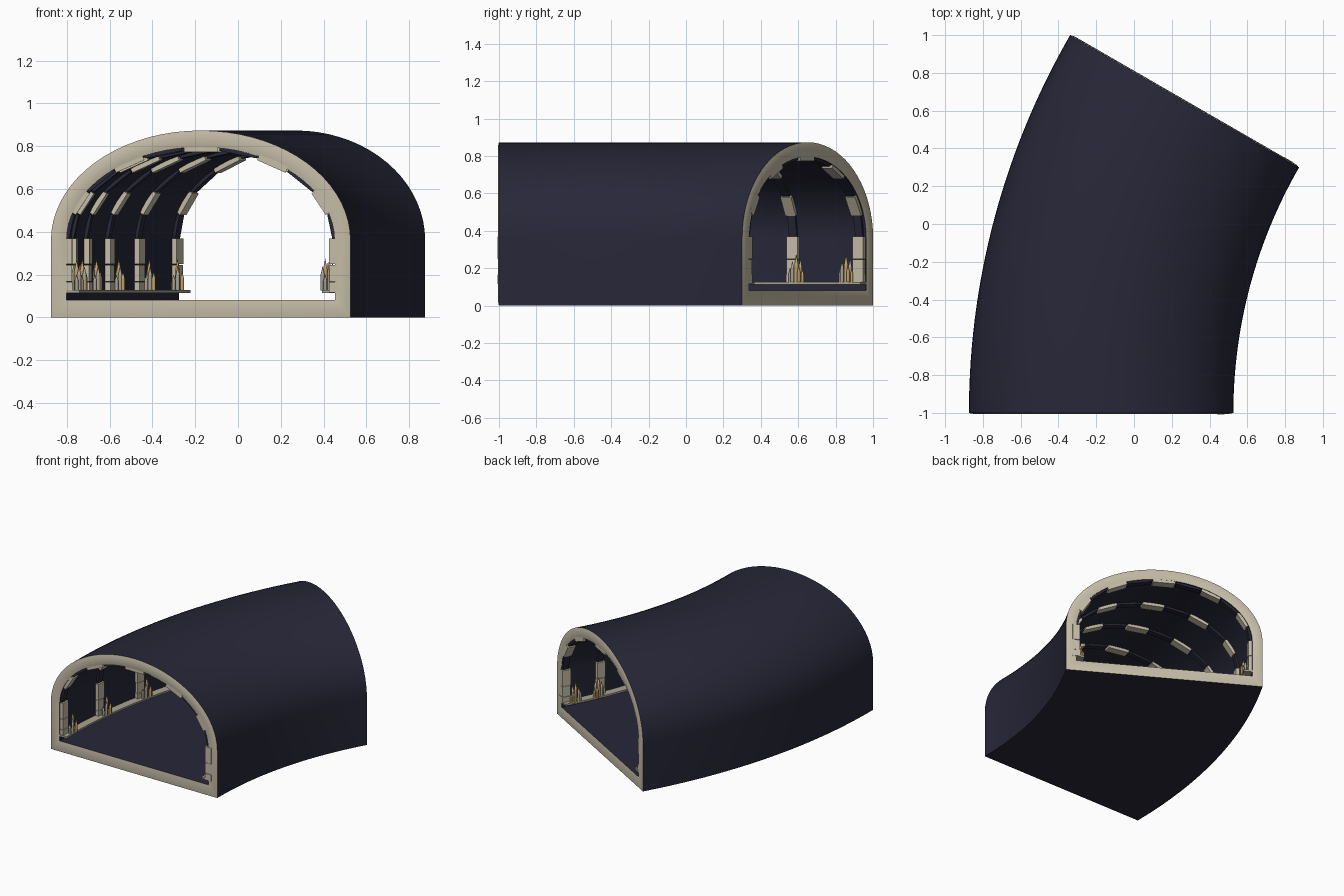
import bpy, bmesh
from math import sin, cos, pi, radians, hypot
from mathutils import Matrix, Vector

cube = bpy.data.objects.get("Cube")
if cube:
    bpy.data.objects.remove(cube, do_unlink=True)

# Bend of the tunnel: circle centre, radius and total turn
CX, RAD, TURN = 3.126, 3.3, radians(30)
HALF, TOP, SPRING, FLOOR = 0.7, 0.873, 0.36, 0.08
IN_HALF, IN_TOP = 0.627, 0.795
STATIONS, ARCH = 30, 36


def material(name, colour):
    m = bpy.data.materials.new(name)
    m.use_nodes = True
    m.diffuse_color = (*colour, 1)
    node = m.node_tree.nodes["Principled BSDF"]
    node.inputs["Base Color"].default_value = (*colour, 1)
    node.inputs["Roughness"].default_value = 0.8
    return m


NAVY = material("navy", (0.02, 0.02, 0.04))
CREAM = material("cream stone", (0.56, 0.51, 0.39))
GOLD = material("gold", (0.55, 0.36, 0.13))
GREY = material("warm grey", (0.40, 0.37, 0.29))


def on_path(t, s, z):
    """Point at turn angle t, s across the tunnel, z up."""
    return Vector((CX - (RAD - s) * cos(t), -1 + (RAD - s) * sin(t), z))


def frame(t, s, z, across=Vector((1, 0))):
    """Axes: a direction in the cross-section, its normal, the path."""
    side, path, up = Vector((cos(t), -sin(t), 0)), Vector((sin(t), cos(t), 0)), Vector((0, 0, 1))
    a = side * across.x + up * across.y
    n = up * across.x - side * across.y
    m = Matrix((a, path, n)).transposed().to_4x4()
    m.translation = on_path(t, s, z)
    return m


def finish(bm, name, mats, smooth=None):
    bmesh.ops.recalc_face_normals(bm, faces=bm.faces)
    mesh = bpy.data.meshes.new(name)
    bm.to_mesh(mesh)
    bm.free()
    for m in mats:
        mesh.materials.append(m)
    obj = bpy.data.objects.new(name, mesh)
    bpy.context.collection.objects.link(obj)
    if smooth:
        bpy.ops.object.select_all(action="DESELECT")
        obj.select_set(True)
        bpy.context.view_layer.objects.active = obj
        bpy.ops.object.shade_smooth_by_angle(angle=radians(smooth))
    return obj


def section(half, top, base):
    pts = [(-half, base), (half, base)]
    for i in range(ARCH + 1):
        a = pi * i / ARCH
        pts.append((half * cos(a), SPRING + (top - SPRING) * sin(a)))
    return pts


def bridge(bm, a, b):
    for i in range(len(a)):
        j = (i + 1) % len(a)
        bm.faces.new((a[i], a[j], b[j], b[i]))


def sweep(bm, pts):
    """Sweep a closed cross-section along the bend, returning its loops."""
    loops = [[bm.verts.new(on_path(TURN * k / STATIONS, s, z)) for s, z in pts]
             for k in range(STATIONS + 1)]
    for a, b in zip(loops, loops[1:]):
        bridge(bm, a, b)
    return loops


def box(bm, matrix, size):
    bmesh.ops.create_cube(bm, size=1, matrix=matrix @ Matrix.Diagonal((*size, 1)))


outer, inner = section(HALF, TOP, 0), section(IN_HALF, IN_TOP, FLOOR)

# Tunnel shell: outside and inside skins joined at both ends
bm = bmesh.new()
skin, lining = sweep(bm, outer), sweep(bm, inner)
for k in (0, -1):
    bridge(bm, skin[k], lining[k])
finish(bm, "tunnel_shell", [NAVY], 35)

# Softly rounded stone rims on the two open ends
for name, end, sign in (("front_rim", 0, -1), ("back_rim", TURN, 1)):
    bm = bmesh.new()
    loops = []
    for f, lift in ((0, 0.0005), (0.2, 0.004), (0.5, 0.006), (0.8, 0.004), (1, 0.0005)):
        out = Vector((sin(end), cos(end), 0)) * sign * lift
        loops.append([bm.verts.new(on_path(end, o[0] + (i[0] - o[0]) * f,
                                           o[1] + (i[1] - o[1]) * f) + out)
                      for o, i in zip(outer, inner)])
    for a, b in zip(loops, loops[1:]):
        bridge(bm, a, b)
    rim = finish(bm, name, [CREAM], 50)
    facing = Vector((sin(end), cos(end), 0)) * sign
    if rim.data.polygons[0].normal.dot(facing) < 0:
        rim.data.flip_normals()

# Ledges along the foot of both walls
for name, side in (("right_ledge", -1), ("left_ledge", 1)):
    bm = bmesh.new()
    a, b = side * (IN_HALF + 0.01), side * (IN_HALF - 0.06)
    loops = sweep(bm, [(a, 0.113), (b, 0.113), (b, 0.127), (a, 0.127)])
    for k in (0, -1):
        bm.faces.new(loops[k])
    finish(bm, name, [GREY])

# Ribs: stacked pilaster blocks, then alternating arch stones
RIBS, STONES = 6, 11
angles = [radians(0.55 + 28.9 * k / (RIBS - 1)) for k in range(RIBS)]
pilasters, cream_stones, navy_stones = bmesh.new(), bmesh.new(), bmesh.new()
rise = IN_TOP - SPRING
for t in angles:
    for side in (-1, 1):
        for low, high, extra in ((0.115, 0.165, 0.004), (0.167, 0.245, 0), (0.248, 0.368, 0.003)):
            box(pilasters, frame(t, side * IN_HALF, (low + high) / 2),
                (0.05 + extra, 0.062 + extra, high - low))
    for i in range(STONES):
        a = pi * (i + 0.5) / STONES
        along = Vector((-IN_HALF * sin(a), rise * cos(a)))
        length = along.length * pi / STONES
        spot = frame(t, IN_HALF * cos(a), SPRING + rise * sin(a), along.normalized())
        if i % 2:
            box(cream_stones, spot, (length * 0.88, 0.062, 0.046))
        else:
            box(navy_stones, spot, (length * 1.02, 0.046, 0.034))
finish(pilasters, "pilasters", [CREAM])
finish(cream_stones, "cream_arch_stones", [CREAM])
finish(navy_stones, "navy_arch_stones", [NAVY])

# Clusters of pointed spires on the ledge beside every pilaster
spires = bmesh.new()
# inward offset, path offset, height, radius, material slot
CLUSTER = ((0.0, 0.0, 0.15, 0.011, 0), (0.012, -0.018, 0.115, 0.010, 1),
           (-0.012, 0.018, 0.13, 0.010, 1), (0.014, 0.02, 0.09, 0.009, 0),
           (0.0, -0.036, 0.075, 0.009, 1), (0.004, 0.037, 0.07, 0.008, 0))


def spire(bm, base, height, radius, slot):
    body = height * 0.62
    made = []
    for r2, z, h in ((radius, body / 2, body), (0, (body + height) / 2, height - body)):
        made += bmesh.ops.create_cone(bm, cap_ends=True, segments=8, radius1=radius, radius2=r2,
                                      depth=h, matrix=base @ Matrix.Translation((0, 0, z)))["verts"]
    for f in {f for v in made for f in v.link_faces}:
        f.material_index = slot


for k, t in enumerate(angles):
    shift = 0.055 if k == 0 else -0.06 if k == RIBS - 1 else 0.035
    for side in (-1, 1):
        spot = frame(t, side * (IN_HALF - 0.046), 0.125)
        for inward, path, height, radius, slot in CLUSTER:
            base = spot @ Matrix.Translation((-side * inward, path + shift, 0))
            spire(spires, base, height, radius, slot)
finish(spires, "spires", [GOLD, GREY], 50)
